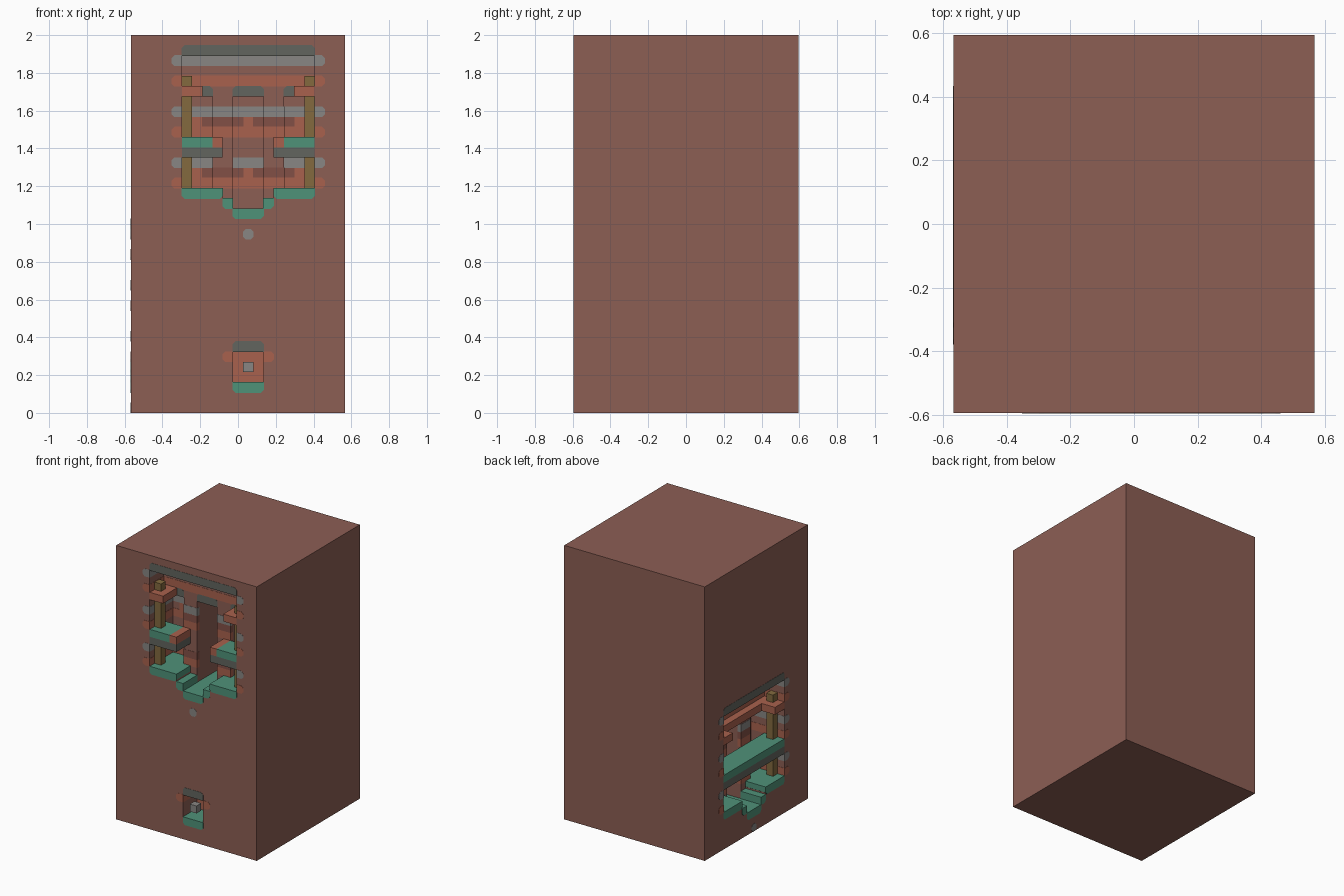
import bpy
import bmesh
from mathutils import Vector

cube = bpy.data.objects.get("Cube")
if cube:
    bpy.data.objects.remove(cube, do_unlink=True)

NX, NY, NZ = 21, 22, 37
V = 2 / NZ          # size of one building cell
E = 0.03            # how far painted cells stand proud, in cells


def linear(c):
    c /= 255
    return c / 12.92 if c <= 0.04045 else ((c + 0.055) / 1.055) ** 2.4


def material(name, r, g, b):
    m = bpy.data.materials.new(name)
    m.use_nodes = True
    col = (linear(r), linear(g), linear(b), 1)
    m.diffuse_color = col
    bsdf = m.node_tree.nodes["Principled BSDF"]
    bsdf.inputs["Base Color"].default_value = col
    bsdf.inputs["Roughness"].default_value = 0.9
    return m


BROWN = material("brown rock", 140, 94, 84)
GREY = material("light grey", 136, 134, 131)
DARK = material("dark grey", 98, 101, 94)
ORANGE = material("orange clay", 169, 97, 77)
GREEN = material("green floor", 79, 146, 121)
OLIVE = material("olive wood", 131, 106, 62)
SHADE = material("dull clay", 130, 80, 70)


def bar(name, mat, u, d, k, side=False, lift=0, cut=""):
    """Box over cell ranges: u across, d inward, k up; cut lists chamfered corners."""
    u0, u1, k0, k1 = u[0] - lift, u[1] + lift, max(k[0] - lift, 0), k[1] + lift
    c = 0.3
    outline = []
    for tag, x, z, sx, sz in (("a", u0, k0, 1, 1), ("b", u1, k0, -1, 1),
                              ("c", u1, k1, -1, -1), ("d", u0, k1, 1, -1)):
        if tag in cut:
            pair = [(x, z + sz * c), (x + sx * c, z)]
            outline += pair if tag in "ac" else pair[::-1]
        else:
            outline.append((x, z))
    bm = bmesh.new()
    rings = []
    for depth in (d[0] - lift, d[1]):
        ring = []
        for x, z in outline:
            p = (depth, x, z) if side else (x, depth, z)
            ring.append(bm.verts.new(Vector((p[0] - NX / 2, p[1] - NY / 2, p[2])) * V))
        rings.append(ring)
        bm.faces.new(ring)
    n = len(outline)
    for i in range(n):
        j = (i + 1) % n
        bm.faces.new((rings[0][i], rings[0][j], rings[1][j], rings[1][i]))
    bmesh.ops.recalc_face_normals(bm, faces=bm.faces)
    me = bpy.data.meshes.new(name)
    bm.to_mesh(me)
    bm.free()
    me.materials.append(mat)
    ob = bpy.data.objects.new(name, me)
    bpy.context.collection.objects.link(ob)
    return ob


def flip(u):
    return (23 - u[1], 23 - u[0])


MIRROR_CUT = str.maketrans("abcd", "badc")


def pair(name, mat, u, d, k, side=False, lift=0, cut=""):
    bar("right_" + name, mat, u, d, k, side, lift, cut)
    bar("left_" + name, mat, flip(u), d, k, side, lift, cut.translate(MIRROR_CUT))


rock = bar("rock_block", BROWN, (0, NX), (0, NY), (0, NZ))


def carve(u, d, k, side=False):
    cutter = bar("cutter", BROWN, u, d, k, side)
    cutter.hide_render = True
    cutter.hide_viewport = True
    cutter.display_type = "WIRE"
    mod = rock.modifiers.new("carve", "BOOLEAN")
    mod.operation = "DIFFERENCE"
    mod.solver = "EXACT"
    mod.object = cutter


HALL, NICHE, WALL = 8, 5, 3   # depths of the back surfaces


def room(tag, side, z):
    def at(k0, k1=None):
        return (k0 + z, (k1 or k0 + 1) + z)

    # carved hollows
    carve((5, 18), (-1, WALL), at(22, 35), side)
    carve((9, 14), (-1, WALL), at(21, 23), side)
    carve((10, 13), (-1, HALL), at(20, 31), side)
    carve((5, 8), (2, NICHE), at(22, 31), side)
    carve((15, 18), (2, NICHE), at(22, 31), side)

    # ceiling and stepped floor
    bar(tag + "ceiling", DARK, (5, 18), (0, WALL), at(35), side, E, "cd")
    pair(tag + "floor", GREEN, (5, 9), (0, WALL), at(21), side, E, "ab")
    pair(tag + "niche_floor", GREEN, (5, 8), (WALL, NICHE), at(21), side, E)
    pair(tag + "step", GREEN, (9, 10), (0, WALL), at(20), side, E, "a")
    bar(tag + "hall_floor", GREEN, (10, 13), (0, HALL), at(19), side, E, "ab")

    # lintels over the inner doorways
    bar(tag + "hall_lintel", DARK, (10, 13), (WALL, HALL), at(31), side, E, "cd")
    pair(tag + "niche_lintel", DARK, (5, 8), (WALL, NICHE), at(31), side, E, "c")

    # coloured courses round the walls
    for k, mat in ((34, GREY), (32, ORANGE), (29, GREY), (27, ORANGE), (24, GREY), (22, ORANGE)):
        pair(tag + "side_course", mat, (4, 5), (0, NICHE if k < 31 else WALL), at(k), side, E, "ad")
        if k > 31:
            bar(tag + "back_course", mat, (5, 18), (WALL, WALL + 0.5), at(k), side, E)
            continue
        pair(tag + "niche_course", mat, (5, 8), (NICHE, NICHE + 0.5), at(k), side, E)
        bar(tag + "hall_course", mat, (10, 13), (HALL, HALL + 0.5), at(k), side, E)
        if k != 24:
            pair(tag + "pier_course", mat, (8, 10), (WALL, WALL + 0.5), at(k), side, E)

    # dull panels set in orange
    for k in (28, 23):
        pair(tag + "panel", SHADE, (7, 8), (NICHE, NICHE + 0.5), at(k), side, E)
        pair(tag + "panel_edge", ORANGE, (6, 7), (NICHE, NICHE + 0.5), at(k), side, E)
        pair(tag + "pier_panel", SHADE, (8, 10), (WALL, WALL + 0.5), at(k), side, E)
        pair(tag + "hall_panel", SHADE, (10, 11), (HALL, HALL + 0.5), at(k), side, E)
        bar(tag + "hall_panel_middle", ORANGE, (11, 12), (HALL, HALL + 0.5), at(k), side, E)

    # posts, balcony and upper beams
    pair(tag + "post", OLIVE, (5, 6), (1, 2), at(22, 33), side)
    pair(tag + "corner_beam", ORANGE, (5, 7), (0, WALL), at(31), side)
    if side:
        bar(tag + "balcony_base", DARK, (5, 18), (0, WALL), at(25), side)
        bar(tag + "balcony_floor", GREEN, (5, 18), (0, WALL), at(26), side)
        bar(tag + "cross_beam", ORANGE, (7, 16), (2, WALL), at(31), side)
    else:
        pair(tag + "balcony_base", DARK, (5, 9), (0, WALL), at(25), side)
        pair(tag + "balcony_floor", GREEN, (5, 8), (0, WALL), at(26), side)
        pair(tag + "balcony_edge", ORANGE, (8, 9), (0, WALL), at(26), side)

    # lone stone below the room
    bar(tag + "stone", GREY, (11, 12), (0, 0.5), at(17), side, E, "abcd")


room("front_", False, 0)
room("side_", True, -17)

# small alcove low on the front
carve((10, 13), (-1, WALL), (3, 6))
bar("alcove_floor", GREEN, (10, 13), (0, WALL), (2, 3), lift=E, cut="ab")
bar("alcove_ceiling", DARK, (10, 13), (0, WALL), (6, 7), lift=E, cut="cd")
bar("alcove_back", ORANGE, (10, 13), (WALL, WALL + 0.5), (3, 6), lift=E)
pair("alcove_course", ORANGE, (9, 10), (0, WALL), (5, 6), lift=E, cut="ad")
bar("alcove_lamp", GREY, (11, 12), (0, 1), (4, 5))
